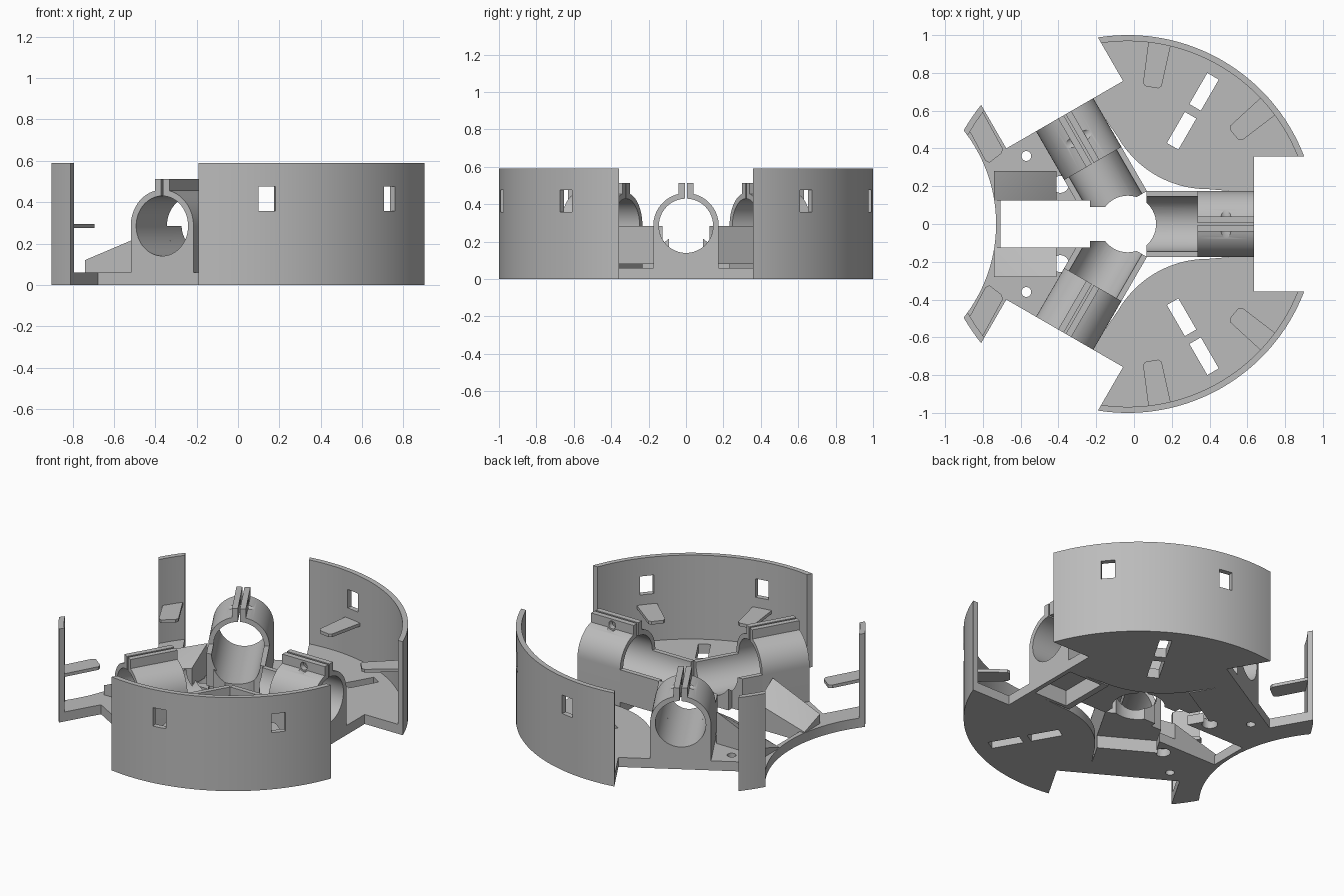
import bpy, bmesh
from math import sin, cos, asin, acos, pi, radians, sqrt
from mathutils import Matrix

old = bpy.data.objects.get("Cube")
if old:
    bpy.data.objects.remove(old, do_unlink=True)

grey = bpy.data.materials.new("grey_plastic")
grey.use_nodes = True
colour = (0.5, 0.5, 0.5, 1)
grey.diffuse_color = colour
grey.node_tree.nodes["Principled BSDF"].inputs["Base Color"].default_value = colour

AXIS, BORE, TUBE = 0.285, 0.145, 0.175   # tube height and radii
PLATE, HEIGHT = 0.06, 0.59
NOTCH, HALF = 0.668, 0.357               # notch depth from centre, half width
CENTRE = Matrix.Translation((-0.033, 0, 0))


def turned(deg):
    return CENTRE @ Matrix.Rotation(radians(deg), 4, 'Z')


def arc(cx, cy, r, a, b, n=32):
    return [(cx + r * cos(a + (b - a) * i / n), cy + r * sin(a + (b - a) * i / n))
            for i in range(n + 1)]


def mirrored(pts):
    return [(x, -y) for x, y in reversed(pts)]


def finish(name, bm, matrix):
    bm.transform(matrix)
    bmesh.ops.recalc_face_normals(bm, faces=bm.faces)
    mesh = bpy.data.meshes.new(name)
    bm.to_mesh(mesh)
    bm.free()
    mesh.materials.append(grey)
    ob = bpy.data.objects.new(name, mesh)
    bpy.context.collection.objects.link(ob)
    return ob


def prism(name, pts, z0, z1, matrix=Matrix()):
    """Extrude a flat outline from z0 to z1."""
    bm = bmesh.new()
    face = bm.faces.new([bm.verts.new((x, y, z0)) for x, y in pts])
    new = bmesh.ops.extrude_face_region(bm, geom=[face])["geom"]
    bmesh.ops.translate(bm, vec=(0, 0, z1 - z0),
                        verts=[v for v in new if isinstance(v, bmesh.types.BMVert)])
    # keep the starting face so that the solid is closed
    if not face.is_valid or any(len(e.link_faces) < 2 for e in bm.edges):
        bmesh.ops.holes_fill(bm, edges=bm.edges)
    return finish(name, bm, matrix)


def box(name, x0, x1, y0, y1, z0, z1, matrix=Matrix()):
    return prism(name, [(x0, y0), (x1, y0), (x1, y1), (x0, y1)], z0, z1, matrix)


def disc(name, r, z0, z1, matrix=Matrix(), n=48):
    return prism(name, arc(0, 0, r, 0, 2 * pi, n)[:-1], z0, z1, matrix)


def cut(ob, cutters):
    """Subtract the cutters from the object."""
    for c in cutters:
        c.hide_render = True
        mod = ob.modifiers.new("cut", 'BOOLEAN')
        mod.operation, mod.solver, mod.object = 'DIFFERENCE', 'EXACT', c
        deps = bpy.context.evaluated_depsgraph_get()
        deps.update()
        ob.data = bpy.data.meshes.new_from_object(ob.evaluated_get(deps))
        ob.modifiers.clear()
        bpy.data.objects.remove(c, do_unlink=True)


def smooth(ob):
    bpy.ops.object.select_all(action='DESELECT')
    ob.select_set(True)
    bpy.context.view_layer.objects.active = ob
    bpy.ops.object.shade_smooth_by_angle(angle=radians(30))


def hub_cutters():
    """Round hub opening and the stepped slot beside it."""
    return [disc("hub_cutter", 0.15, -0.1, 0.4, CENTRE),
            box("slot_cutter", -0.706, -0.233, -0.125, 0.125, -0.12, 0.42),
            box("neck_cutter", -0.3, -0.04, -0.09, 0.09, -0.11, 0.41)]


def window(a):
    return box("window_cutter", 0.9, 1.1, -0.041, 0.041, 0.358, 0.475, turned(a))


def beside_arm(u, v):
    """Point u along and v away from the arm at +60 degrees, in a sector's frame."""
    c, s = cos(pi / 3), sin(pi / 3)
    return (u * c + v * s, u * s - v * c)


parts = []
edge = pi / 3 - asin(HALF)               # where the notch meets the rim
flank = [beside_arm(NOTCH, HALF), beside_arm(NOTCH, 0.165)]

# Large sectors: floor plate with outer wall, round inner edge, slots, windows
large = (arc(0, 0, 1, -edge, edge, 64) + flank
         + arc(0.846, 0, 0.548, pi * 5 / 6, pi * 7 / 6) + mirrored(flank))
for a, name in ((60, "left"), (-60, "right")):
    sector = prism(f"large_sector_{name}", large, 0, HEIGHT, turned(a))
    cutters = [disc("inside_cutter", 0.968, PLATE, 1, CENTRE, 160)]
    for r in (0.57, 0.808):
        cutters.append(box("radial_slot", r - 0.095, r + 0.095, -0.035, 0.035,
                           -0.1, 0.1, turned(a)))
    cut(sector, cutters + [window(a - 20), window(a + 20)])
    parts.append(sector)

# Small sector: plate with concave side and two wall posts
SIDE_X, SIDE_R = 1.497, 0.8
meet = acos((1 + SIDE_X ** 2 - SIDE_R ** 2) / (2 * SIDE_X))
swing = asin(sin(meet) / SIDE_R)
rim = arc(0, 0, 1, meet, edge, 8)
small = (mirrored(rim) + arc(SIDE_X, 0, SIDE_R, pi + swing, pi - swing, 48)[1:-1]
         + rim + flank + [(0.19, 0)] + mirrored(flank))
sector = prism("small_sector_with_posts", small, 0, HEIGHT, turned(180))
cutters = [disc("inside_cutter", 0.968, PLATE, 1, CENTRE, 160), window(145.5), window(-145.5)]
for s in (1, -1):
    for x, y, r in ((-0.57, 0.36, 0.026), (-0.39, 0.21, 0.045)):
        cutters.append(disc("screw_cutter", r, -0.1, 0.1, Matrix.Translation((x, s * y, 0))))
cut(sector, cutters + hub_cutters())
parts.append(sector)

# Shelf tabs under the windows
tab = [(0.975, -0.06), (0.975, 0.06), (0.75, 0.05), (0.735, 0.035),
       (0.735, -0.035), (0.75, -0.05)]
for i, a in enumerate((40, 80, -40, -80)):
    parts.append(prism(f"wall_tab_{i + 1}", tab, 0.275, 0.295, turned(a)))
post_tab = [(-0.875, 0.5), (-0.787, 0.335), (-0.765, 0.325), (-0.7, 0.375),
            (-0.695, 0.4), (-0.81, 0.61)]
parts.append(prism("post_tab_left", post_tab, 0.275, 0.295))
parts.append(prism("post_tab_right", mirrored(post_tab), 0.275, 0.295))

# Arm cross-sections: across the arm, then up
top = asin(0.04 / TUBE)
slit = asin(0.006 / BORE)
clamp_outline = ([(TUBE, 0)] + arc(0, AXIS, TUBE, 0, pi / 2 - top, 16)
                 + [(0.04, 0.513), (0.006, 0.513)]
                 + arc(0, AXIS, BORE, pi / 2 - slit, slit - pi * 3 / 2, 64)
                 + [(-0.006, 0.513), (-0.04, 0.513)]
                 + arc(0, AXIS, TUBE, pi / 2 + top, pi, 16) + [(-TUBE, 0)])
cradle_outline = ([(TUBE, 0.08), (TUBE, AXIS)] + arc(0, AXIS, BORE, 0, -pi)
                  + [(-TUBE, AXIS), (-TUBE, 0.08)])
along = Matrix(((0, 0, 1, 0), (1, 0, 0, 0), (0, 1, 0, 0), (0, 0, 0, 1)))

for i, a in enumerate((0, 120, 240)):
    # Split ring clamp on a hollow foot, with a counterbored bolt hole
    clamp = prism(f"tube_clamp_{i + 1}", clamp_outline, 0.37, NOTCH, turned(a) @ along)
    bolt = turned(a) @ Matrix.Translation((0.52, 0, 0.477)) @ Matrix.Rotation(pi / 2, 4, 'X')
    cut(clamp, [box("foot_cutter", 0.41, 0.64, -0.155, 0.155, -0.1, 0.1, turned(a)),
                disc("bolt_cutter", 0.024, -0.2, 0.2, bolt, 24),
                disc("bolt_head_cutter", 0.034, 0.041, 0.21, bolt, 24),
                disc("bolt_nut_cutter", 0.034, -0.21, -0.041, bolt, 24)])
    parts.append(clamp)
    # Open half cradle running to the hub
    cradle = prism(f"tube_cradle_{i + 1}", cradle_outline, 0.1, 0.371, turned(a) @ along)
    cut(cradle, hub_cutters())
    parts.append(cradle)

# Sloped blocks on both sides of the long slot, leaning inward
for s, name in ((1, "left"), (-1, "right")):
    bm = bmesh.new()
    for x, outer, inner in ((-0.74, 0.12, 0.065), (-0.41, 0.26, 0.16)):
        for y, z in ((0.28, outer), (0.125, inner)):
            bm.verts.new((x, s * y, z))
            bm.verts.new((x, s * y, 0.05))
    bmesh.ops.convex_hull(bm, input=bm.verts)
    parts.append(finish(f"sloped_block_{name}", bm, Matrix()))

for ob in parts:
    smooth(ob)
